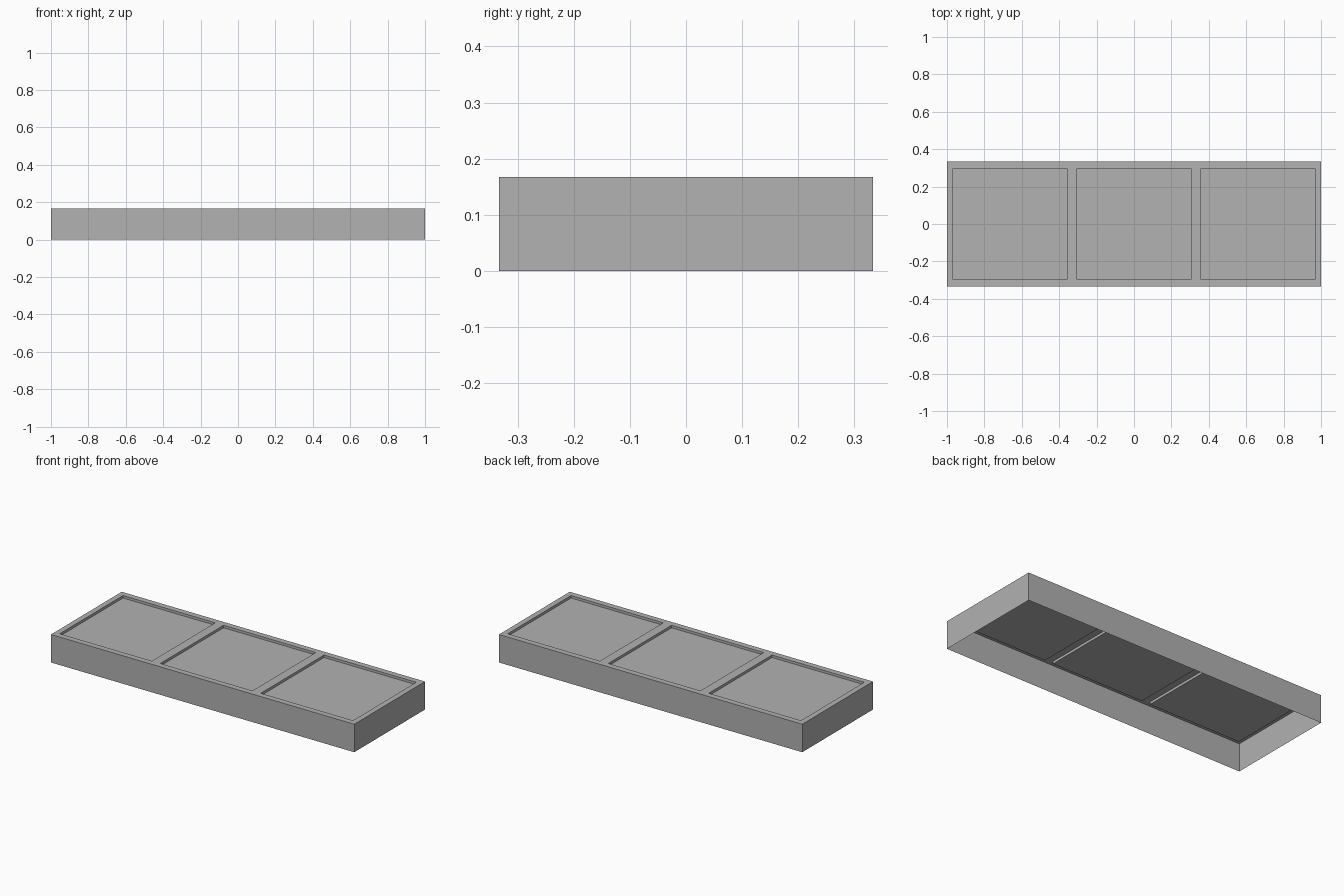
import bpy
import bmesh

cube = bpy.data.objects.get("Cube")
if cube:
    bpy.data.objects.remove(cube, do_unlink=True)

HALF_X, HALF_Y, HEIGHT = 1.0, 0.333, 0.167
PANEL_X, PANEL_Y, PANEL_STEP, RECESS = 0.304, 0.298, 0.663, 0.015

# Plain grey
grey = bpy.data.materials.new("plain_grey")
grey.use_nodes = True
colour = (0.445, 0.445, 0.445, 1)
grey.diffuse_color = colour
grey.node_tree.nodes["Principled BSDF"].inputs["Base Color"].default_value = colour

# Top sheet divided along the panel borders
xs = [-HALF_X]
for i in (-1, 0, 1):
    xs += [i * PANEL_STEP - PANEL_X, i * PANEL_STEP + PANEL_X]
xs.append(HALF_X)
ys = [-HALF_Y, -PANEL_Y, PANEL_Y, HALF_Y]

bm = bmesh.new()
grid = [[bm.verts.new((x, y, HEIGHT)) for y in ys] for x in xs]
panels = []
for i in range(len(xs) - 1):
    for j in range(len(ys) - 1):
        face = bm.faces.new((grid[i][j], grid[i + 1][j],
                             grid[i + 1][j + 1], grid[i][j + 1]))
        if i % 2 and j == 1:
            panels.append(face)

# Outer walls, open underneath
rim = [e for e in bm.edges if e.is_boundary]
walls = bmesh.ops.extrude_edge_only(bm, edges=rim)["geom"]
for v in walls:
    if isinstance(v, bmesh.types.BMVert):
        v.co.z = 0

# Three square panels pressed into the top
pressed = bmesh.ops.extrude_face_region(bm, geom=panels)["geom"]
for v in pressed:
    if isinstance(v, bmesh.types.BMVert):
        v.co.z -= RECESS
bmesh.ops.delete(bm, geom=[f for f in panels if f.is_valid], context="FACES_ONLY")

# Merge coplanar faces and face the sheet outward
bmesh.ops.recalc_face_normals(bm, faces=bm.faces)
top = max(bm.faces, key=lambda f: f.calc_center_median().z)
if top.normal.z < 0:
    bmesh.ops.reverse_faces(bm, faces=bm.faces)
bmesh.ops.dissolve_limit(bm, angle_limit=0.01, verts=bm.verts, edges=bm.edges)

mesh = bpy.data.meshes.new("tray_shell")
bm.to_mesh(mesh)
bm.free()
mesh.materials.append(grey)
shell = bpy.data.objects.new("tray_shell", mesh)
bpy.context.collection.objects.link(shell)
